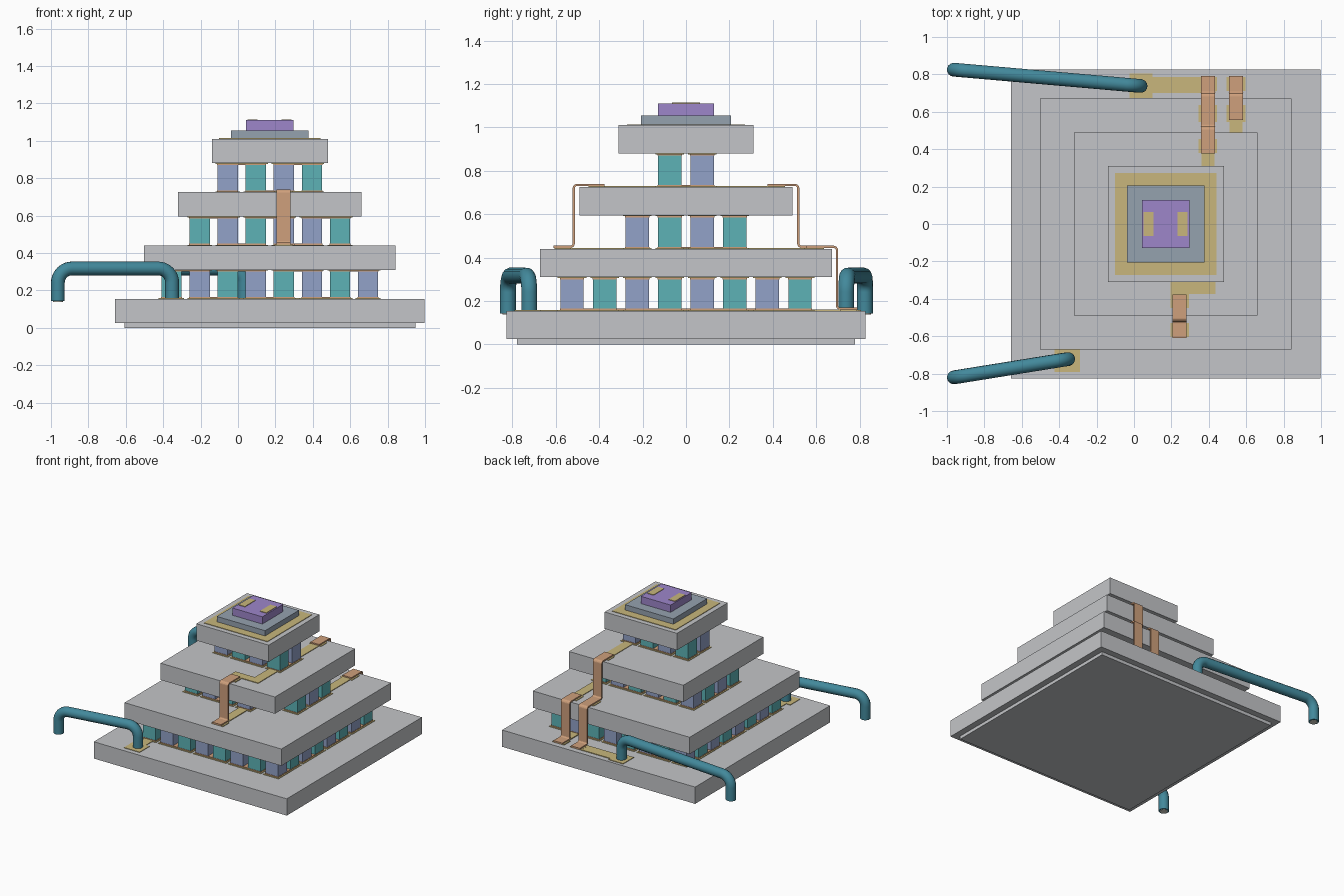
import bpy, bmesh
from mathutils import Vector, Matrix

cube = bpy.data.objects.get("Cube")
if cube:
    bpy.data.objects.remove(cube, do_unlink=True)

CX = 0.17          # centre of the stack
PITCH = 0.15       # pellet spacing


def material(name, rgb):
    m = bpy.data.materials.new(name)
    m.use_nodes = True
    m.diffuse_color = (*rgb, 1)
    m.node_tree.nodes["Principled BSDF"].inputs["Base Color"].default_value = (*rgb, 1)
    return m


CERAMIC = material("ceramic grey", (0.55, 0.56, 0.58))
SLATE = material("slate grey", (0.30, 0.36, 0.43))
PURPLE = material("chip purple", (0.34, 0.24, 0.59))
GOLD = material("pale gold", (0.58, 0.47, 0.20))
COPPER = material("copper", (0.62, 0.35, 0.20))
TEAL = material("pellet teal", (0.11, 0.45, 0.47))
BLUE = material("pellet blue", (0.29, 0.36, 0.58))
WIRE = material("wire sleeve", (0.055, 0.25, 0.33))
TIN = material("tinned core", (0.66, 0.66, 0.58))


def add_object(name, data, mat):
    data.materials.append(mat)
    ob = bpy.data.objects.new(name, data)
    bpy.context.collection.objects.link(ob)
    return ob


def boxes(name, mat, spans):
    """One object made of boxes given as (x0, x1, y0, y1, z0, z1)."""
    bm = bmesh.new()
    for x0, x1, y0, y1, z0, z1 in spans:
        place = Matrix.Translation(((x0 + x1) / 2, (y0 + y1) / 2, (z0 + z1) / 2))
        size = Matrix.Diagonal((x1 - x0, y1 - y0, z1 - z0, 1))
        bmesh.ops.create_cube(bm, size=1, matrix=place @ size)
    me = bpy.data.meshes.new(name)
    bm.to_mesh(me)
    bm.free()
    return add_object(name, me, mat)


def square(half, z0, z1):
    return (CX - half, CX + half, -half, half, z0, z1)


def rounded(points, radius, steps=6):
    """Round the inner corners of a path."""
    pts = [Vector(p) for p in points]
    out = [pts[0]]
    for a, b, c in zip(pts, pts[1:], pts[2:]):
        p, q = b + (a - b).normalized() * radius, b + (c - b).normalized() * radius
        centre = p + q - b
        for k in range(steps + 1):
            d = p.lerp(q, k / steps) - centre
            out.append(centre + d.normalized() * radius)
    return out + [pts[-1]]


# Stepped ceramic plates
tops = [0.155, 0.44, 0.725, 1.01]
for n, (half, top) in enumerate(zip((0.827, 0.672, 0.49, 0.31), tops), 1):
    boxes(f"plate_{n}", CERAMIC, [square(half, top - 0.13, top)])
boxes("bottom_pad", CERAMIC, [square(0.778, 0, 0.025)])

# Pellet grids between the plates, with copper bridges on gold pads
stages = [(8, 8, 0, ()), (6, 4, 0, ((4, 0), (5, 0))), (4, 2, 1, ())]
for s, (nx, ny, flip, gaps) in enumerate(stages):
    low, high = tops[s], tops[s + 1] - 0.13
    pellets, pads, bridges = ([], []), [], []

    def spot(i, j):
        return CX + (i - (nx - 1) / 2) * PITCH, (j - (ny - 1) / 2) * PITCH

    def bridge(cells, upper):
        cells = [c for c in cells if c not in gaps]
        if not cells:
            return
        xs, ys = zip(*(spot(*c) for c in cells))
        for out, r, z0, z1 in ((pads, 0.066, 0, 0.004), (bridges, 0.056, 0.004, 0.01)):
            z = (high - z1, high - z0) if upper else (low + z0, low + z1)
            out.append((min(xs) - r, max(xs) + r, min(ys) - r, max(ys) + r, *z))

    for j in range(ny):
        for i in range(nx):
            if (i, j) in gaps:
                continue
            x, y = spot(i, j)
            r = 0.054
            pellets[(i + j + flip) % 2].append(
                (x - r, x + r, y - r, y + r, low + 0.01, high - 0.01))
        for i in range(0, nx, 2):
            bridge([(i, j), (i + 1, j)], True)
        for i in range(1, nx - 1, 2):
            bridge([(i, j), (i + 1, j)], False)
    # turn-around bridges at the row ends
    for j in range(0, ny, 2):
        bridge([(nx - 1, j), (nx - 1, j + 1)], False)
    bridge([(0, 0)], False)
    bridge([(0, ny - 1)], False)
    for j in range(1, ny - 1, 2):
        bridge([(0, j), (0, j + 1)], False)

    boxes(f"teal_pellets_{s + 1}", TEAL, pellets[0])
    boxes(f"blue_pellets_{s + 1}", BLUE, pellets[1])
    boxes(f"pellet_pads_{s + 1}", GOLD, pads)
    boxes(f"copper_bridges_{s + 1}", COPPER, bridges)


# Gold traces and landing pads on the plate tops
def traces(name, top, rects):
    boxes(name, GOLD, [(*r, top, top + 0.004 + 0.0004 * k) for k, r in enumerate(rects)])


traces("traces_1", tops[0], [
    (-0.425, -0.29, -0.79, -0.67), (-0.39, -0.32, -0.67, -0.5),
    (-0.025, 0.10, 0.675, 0.805), (0.10, 0.435, 0.70, 0.785),
    (0.345, 0.445, 0.71, 0.785), (0.495, 0.595, 0.71, 0.785),
    (0.51, 0.58, 0.5, 0.71)])
traces("traces_2", tops[1], [
    (0.345, 0.445, 0.545, 0.635), (0.495, 0.595, 0.545, 0.635),
    (0.51, 0.58, 0.225, 0.545), (0.195, 0.295, -0.605, -0.53),
    (0.21, 0.28, -0.53, -0.225)])
traces("traces_3", tops[2], [
    (0.345, 0.445, 0.38, 0.455), (0.36, 0.43, 0.075, 0.38),
    (0.36, 0.435, -0.375, -0.075), (0.195, 0.36, -0.375, -0.31),
    (0.195, 0.295, -0.45, -0.375)])

# Top pad, spreader block and chip
boxes("top_gold_pad", GOLD, [square(0.272, 1.01, 1.014)])
boxes("spreader_block", SLATE, [square(0.207, 1.014, 1.055)])
boxes("chip", PURPLE, [square(0.128, 1.055, 1.111)])
boxes("chip_contacts", GOLD,
      [(x, x + 0.054, -0.064, 0.064, 1.111, 1.115) for x in (0.05, 0.233)])


# Bent copper straps linking the plates
def strap(name, x, path):
    bm = bmesh.new()
    rows = [[bm.verts.new((x + s, p.y, p.z)) for s in (-0.038, 0.038)]
            for p in rounded([(0, y, z) for y, z in path], 0.015, 4)]
    for a, b in zip(rows, rows[1:]):
        bm.faces.new((a[0], a[1], b[1], b[0]))
    me = bpy.data.meshes.new(name)
    bm.to_mesh(me)
    bm.free()
    solid = add_object(name, me, COPPER).modifiers.new("thickness", "SOLIDIFY")
    solid.thickness = 0.01
    solid.offset = 0


strap("front_strap", 0.243, [(-0.376, 0.735), (-0.517, 0.735), (-0.517, 0.45), (-0.61, 0.45)])
strap("back_long_strap", 0.395, [(0.376, 0.735), (0.517, 0.735), (0.517, 0.45),
                                 (0.695, 0.45), (0.695, 0.165), (0.79, 0.165)])
strap("back_short_strap", 0.545, [(0.555, 0.45), (0.695, 0.45), (0.695, 0.165), (0.79, 0.165)])


# Bent lead wires with tinned ends
def tube(name, mat, points, radius):
    cu = bpy.data.curves.new(name, "CURVE")
    cu.dimensions = "3D"
    cu.bevel_depth = radius
    cu.bevel_resolution = 5
    cu.use_fill_caps = True
    sp = cu.splines.new("POLY")
    sp.points.add(len(points) - 1)
    for sp_point, p in zip(sp.points, points):
        sp_point.co = (*p, 1)
    add_object(name, cu, mat)


for side, x, y, end_y in (("front", -0.352, -0.722, -0.82), ("back", 0.035, 0.738, 0.825)):
    far = -0.963
    tube(f"{side}_wire", WIRE, rounded(
        [(x, y, 0.16), (x, y, 0.317), (far, end_y, 0.317), (far, end_y, 0.142)], 0.075, 8), 0.037)
    tube(f"{side}_wire_core", TIN, [(far, end_y, 0.16), (far, end_y, 0.139)], 0.027)
